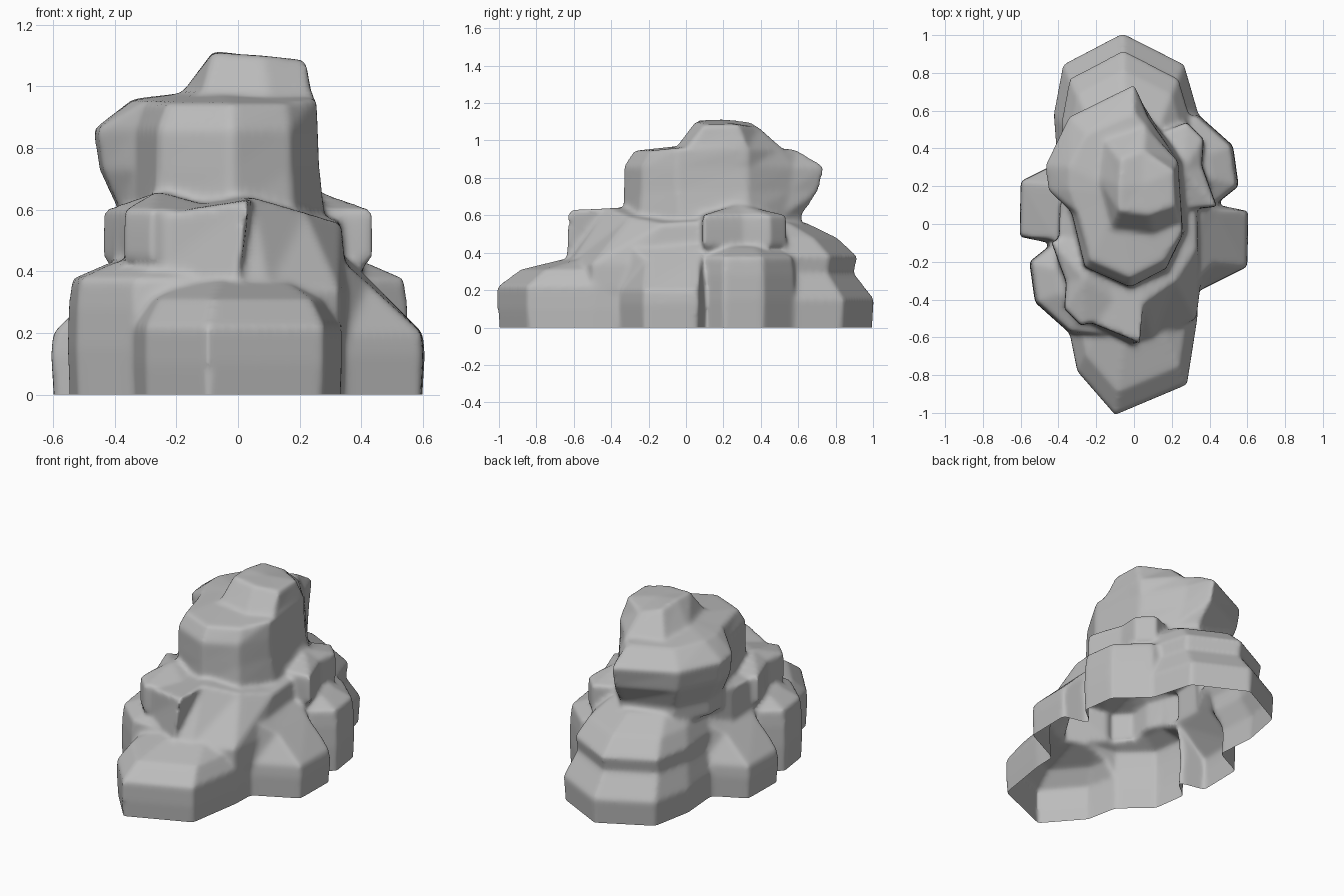
import bpy
import bmesh

cube = bpy.data.objects.get("Cube")
if cube:
    bpy.data.objects.remove(cube, do_unlink=True)

stone = bpy.data.materials.new("grey_stone")
stone.use_nodes = True
GREY = (0.5, 0.5, 0.5, 1)
stone.diffuse_color = GREY
stone.node_tree.nodes["Principled BSDF"].inputs["Base Color"].default_value = GREY

BURIED = -0.08  # the rocks start below ground and are trimmed at the end
bm = bmesh.new()


def add_rock(rings, dome=0.02, turned=False):
    """Skin anticlockwise rings of 3D points into a closed rock with a domed top."""
    sign = -1 if turned else 1
    rows = [[bm.verts.new((sign * x, sign * y, z)) for x, y, z in r] for r in rings]
    n = len(rows[0])
    for low, high in zip(rows, rows[1:]):
        for i in range(n):
            j = (i + 1) % n
            bm.faces.new((low[i], low[j], high[j], high[i]))
    bm.faces.new(rows[0][::-1])
    top = rows[-1]
    peak = bm.verts.new([sum(v.co[k] for v in top) / n + (dome if k == 2 else 0)
                         for k in range(3)])
    for i in range(n):
        bm.faces.new((top[i], top[(i + 1) % n], peak))


def level(plan, z):
    return [(x, y, z) for x, y in plan]


def taper(plan, centre, steps):
    """Rings made by scaling one plan about a centre at each (height, scale)."""
    cx, cy = centre
    return [[(cx + (x - cx) * s, cy + (y - cy) * s, z) for x, y in plan]
            for z, s in steps]


def blend(a, b, t):
    return [(p[0] + (q[0] - p[0]) * t, p[1] + (q[1] - p[1]) * t) for p, q in zip(a, b)]


# Low rock at the front
front_plan = [(-0.36, 0.2), (-0.35, -0.53), (-0.3, -0.78), (-0.1, -1.01),
              (0.28, -0.85), (0.335, -0.5), (0.36, 0.2)]
add_rock(taper(front_plan, (0, -0.2),
         [(BURIED, 0.98), (0.1, 1), (0.22, 1), (0.31, 0.85), (0.365, 0.57)]))

# Rock at the back
back_plan = [(0.34, 0), (0.345, 0.57), (0.265, 0.845), (-0.06, 1.01),
             (-0.375, 0.845), (-0.425, 0.58), (-0.38, 0)]
add_rock(taper(back_plan, (-0.03, 0.1),
         [(BURIED, 0.98), (0.15, 1), (0.29, 0.88), (0.38, 0.9), (0.48, 0.78), (0.56, 0.6)]))

# Middle tier: a ledge on one side of the front, a steep slope on the other
tier_low = [(0.0, -0.65), (0.1, -0.62), (0.33, -0.5), (0.355, -0.3), (0.35, 0.1),
            (0.1, 0.4), (-0.3, 0.35), (-0.4, 0.1), (-0.41, -0.2), (-0.34, -0.48)]
tier_top = [(0.035, -0.63, 0.63), (0.05, -0.42, 0.64), (0.22, -0.3, 0.59),
            (0.335, -0.12, 0.555), (0.33, 0.1, 0.57), (0.1, 0.4, 0.6),
            (-0.3, 0.35, 0.6), (-0.39, 0.1, 0.6), (-0.4, -0.2, 0.575),
            (-0.26, -0.51, 0.585)]
add_rock([level(tier_low, 0.2), level(tier_low, 0.34), tier_top], dome=0.05)

# Side rocks, repeated half a turn round
bump_low = [(0.2, -0.4), (0.355, -0.345), (0.595, -0.225), (0.6, 0.065), (0.43, 0.1),
            (0.2, 0.1)]
bump_top = [(0.2, -0.35, 0.5), (0.33, -0.3, 0.44), (0.42, -0.21, 0.36),
            (0.44, 0.05, 0.36), (0.37, 0.09, 0.43), (0.2, 0.09, 0.5)]
shoulder_plan = [(0.15, 0.06), (0.43, 0.1), (0.555, 0.2), (0.525, 0.415), (0.34, 0.58),
                 (0.15, 0.6)]
block_plan = [(0.05, 0.06), (0.3, 0.08), (0.44, 0.09), (0.36, 0.31), (0.37, 0.45),
              (0.28, 0.54), (0.05, 0.45)]
for turned in (False, True):
    add_rock(taper(bump_low, (0.3, -0.1), [(BURIED, 0.98), (0.13, 1.02), (0.2, 1)])
             + [bump_top], turned=turned)
    add_rock(taper(shoulder_plan, (0.2, 0.3),
             [(BURIED, 0.97), (0.15, 1), (0.28, 0.99), (0.375, 0.96), (0.43, 0.6)]),
             turned=turned)
    add_rock(taper(block_plan, (0.05, 0.3),
             [(0.38, 0.85), (0.44, 1), (0.53, 1), (0.6, 0.99)]), dome=0.06, turned=turned)

# Tall upper mass, bulging over the back and one side
foot = [(-0.02, -0.34), (0.18, -0.25), (0.28, -0.03), (0.27, 0.33), (0.12, 0.52),
        (0.02, 0.62), (-0.28, 0.52), (-0.39, 0.31), (-0.38, 0.18), (-0.33, 0.05),
        (-0.27, -0.22)]
belly = [(-0.02, -0.335), (0.17, -0.235), (0.26, -0.05), (0.23, 0.33), (0.07, 0.57),
         (0.0, 0.74), (-0.345, 0.57), (-0.47, 0.31), (-0.455, 0.18), (-0.33, 0.06),
         (-0.26, -0.23)]
brow = [(-0.02, -0.28, 0.945), (0.16, -0.19, 0.945), (0.255, -0.04, 0.96),
        (0.235, 0.32, 0.96), (0.08, 0.5, 0.95), (0, 0.59, 0.95), (-0.25, 0.48, 0.95),
        (-0.34, 0.3, 0.96), (-0.34, 0.18, 0.955), (-0.3, 0.06, 0.95), (-0.23, -0.19, 0.945)]
add_rock([level(foot, 0.5), level(foot, 0.6), level(blend(foot, belly, 0.75), 0.73),
          level(belly, 0.86), brow], dome=0.04)

# Crown on top
crown_low = [(-0.12, -0.04), (0.1, -0.06), (0.245, 0.0), (0.235, 0.33), (0.06, 0.52),
             (-0.16, 0.45), (-0.2, 0.25)]
crown_top = [(-0.08, 0.07, 1.11), (0.08, 0.05, 1.1), (0.22, 0.1, 1.085),
             (0.21, 0.28, 1.085), (0.05, 0.39, 1.07), (-0.07, 0.34, 1.1),
             (-0.08, 0.2, 1.115)]
add_rock([level(crown_low, 0.88), level(crown_low, 0.955), crown_top], dome=0.005)

# Fuse the rocks into one weathered skin
rough = bpy.data.meshes.new("rock_formation_parts")
bm.to_mesh(rough)
bm.free()
rock = bpy.data.objects.new("rock_formation", rough)
bpy.context.collection.objects.link(rock)
fuse = rock.modifiers.new("fuse", "REMESH")
fuse.mode = "VOXEL"
fuse.voxel_size = 0.014
soften = rock.modifiers.new("soften", "SMOOTH")
soften.factor = 0.5
soften.iterations = 8
graph = bpy.context.evaluated_depsgraph_get()
skin = bpy.data.meshes.new_from_object(rock.evaluated_get(graph))
rock.modifiers.clear()
rock.data = skin
bpy.data.meshes.remove(rough)

# Trim flush with the ground, leaving the underside open
bm = bmesh.new()
bm.from_mesh(skin)
bmesh.ops.bisect_plane(bm, geom=bm.verts[:] + bm.edges[:] + bm.faces[:],
                       plane_co=(0, 0, 0), plane_no=(0, 0, 1), clear_inner=True)
for face in bm.faces:
    face.smooth = True
    face.material_index = 0
bm.to_mesh(skin)
bm.free()
skin.materials.clear()
skin.materials.append(stone)
